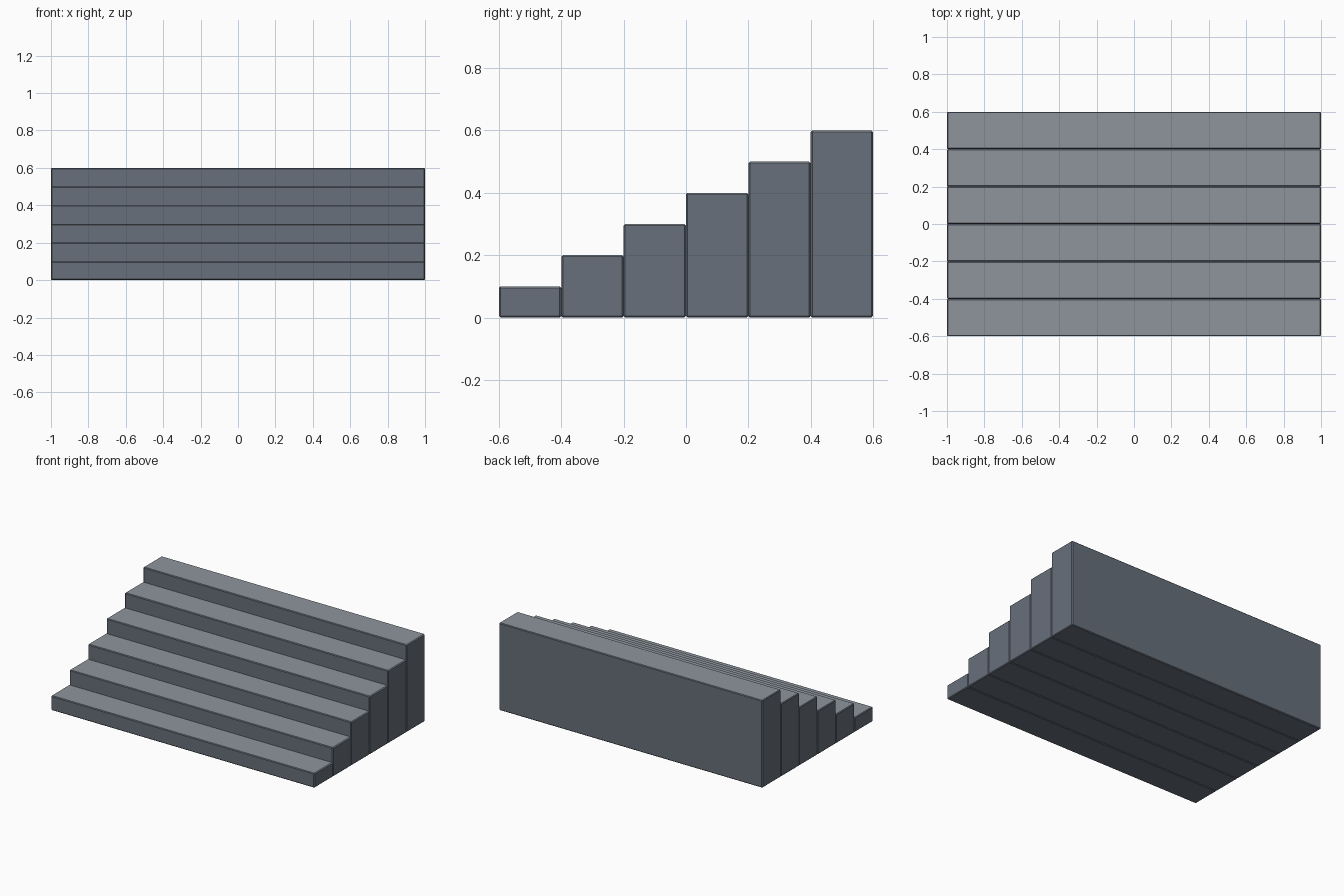
import bpy

if "Cube" in bpy.data.objects:
    bpy.data.objects.remove(bpy.data.objects["Cube"])

STEPS, WIDTH, TREAD, RISE = 6, 2.0, 0.2, 0.1


def material(name, rgb):
    mat = bpy.data.materials.new(name)
    mat.diffuse_color = (*rgb, 1)
    mat.use_nodes = True
    mat.node_tree.nodes["Principled BSDF"].inputs["Base Color"].default_value = mat.diffuse_color
    return mat


body_grey = material("body_slate", (0.137, 0.16, 0.197))
tread_grey = material("tread_grey", (0.27, 0.30, 0.33))


def block(name, size, centre):
    bpy.ops.mesh.primitive_cube_add(size=1, location=centre)
    ob = bpy.context.object
    ob.name = name
    ob.scale = size
    bpy.ops.object.transform_apply(location=False, rotation=False, scale=True)
    # Dark body with a lighter walking surface on top
    ob.data.materials.append(body_grey)
    ob.data.materials.append(tread_grey)
    for face in ob.data.polygons:
        face.material_index = int(face.normal.z > 0.5)
    # Fine chamfer that leaves narrow seams between neighbouring steps
    bevel = ob.modifiers.new("edge_chamfer", 'BEVEL')
    bevel.width = 0.005
    bevel.segments = 1
    return ob


# Full-height step blocks, rising from front to back
for i in range(STEPS):
    height = RISE * (i + 1)
    y = (i + 0.5 - STEPS / 2) * TREAD
    block(f"step_{i + 1}", (WIDTH, TREAD, height), (0, y, height / 2))
